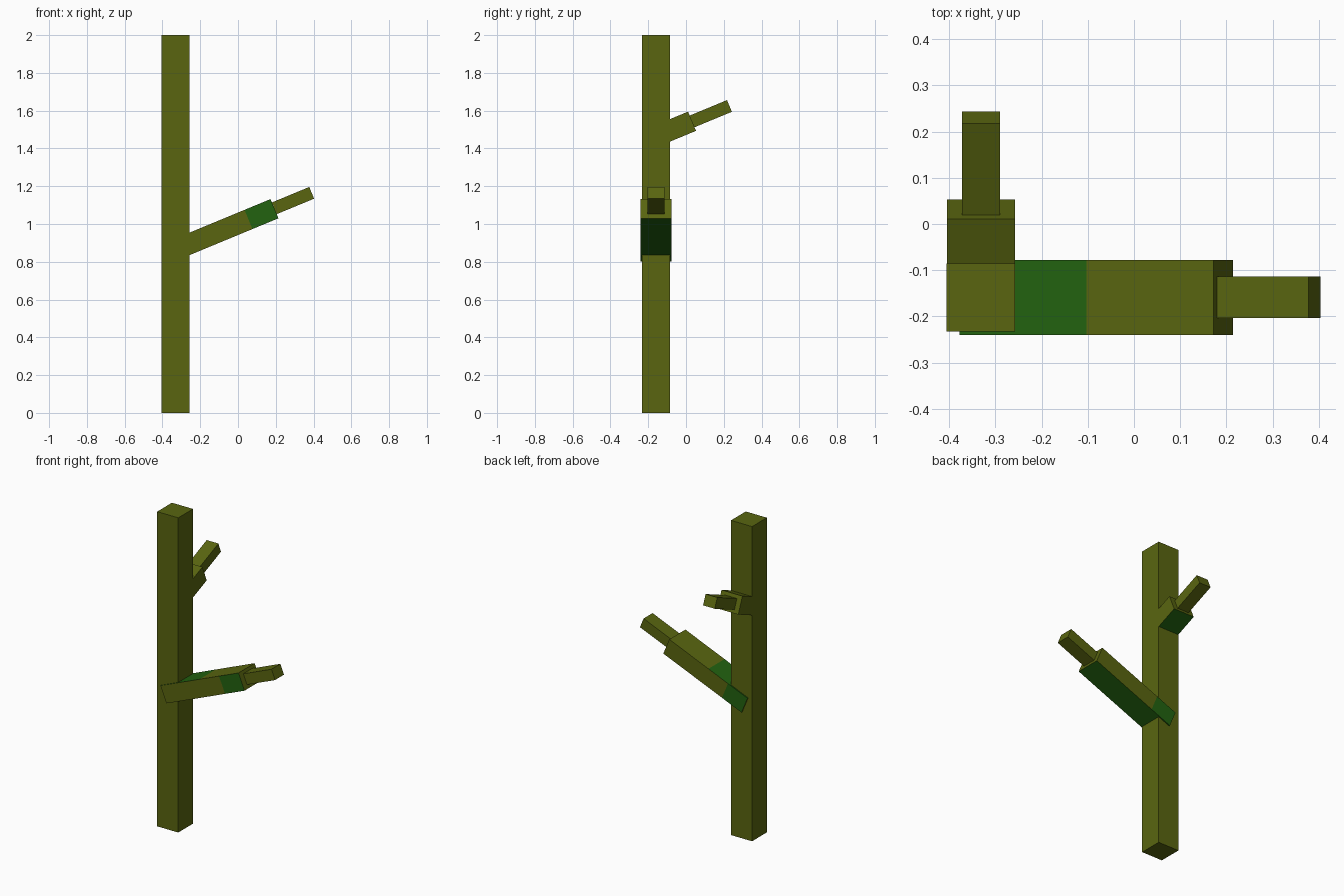
import bpy
import bmesh
from math import radians
from mathutils import Matrix, Vector

cube = bpy.data.objects.get("Cube")
if cube:
    bpy.data.objects.remove(cube, do_unlink=True)


def make_material(name, color):
    mat = bpy.data.materials.new(name)
    mat.use_nodes = True
    mat.diffuse_color = color
    mat.node_tree.nodes["Principled BSDF"].inputs["Base Color"].default_value = color
    return mat


MATERIALS = [make_material("olive bark", (0.100, 0.131, 0.005, 1)),
             make_material("green moss", (0.016, 0.122, 0.005, 1))]
TILT = radians(22.5)


def add_box(name, size, matrix, cuts=(), moss=None):
    """Box running back from its tip along local -x; moss(normal, t) picks green faces."""
    length, width, height = size
    bm = bmesh.new()
    bmesh.ops.create_cube(bm, size=1)
    bmesh.ops.scale(bm, vec=size, verts=bm.verts)
    bmesh.ops.translate(bm, vec=(-length / 2, 0, 0), verts=bm.verts)
    for t in cuts:
        bmesh.ops.bisect_plane(bm, geom=bm.verts[:] + bm.edges[:] + bm.faces[:],
                               plane_co=((t - 1) * length, 0, 0), plane_no=(1, 0, 0))
    bm.normal_update()
    for face in bm.faces:
        t = 1 + face.calc_center_median().x / length
        face.material_index = int(bool(moss and moss(face.normal, t)))
    bm.transform(matrix)
    mesh = bpy.data.meshes.new(name)
    bm.to_mesh(mesh)
    bm.free()
    for mat in MATERIALS:
        mesh.materials.append(mat)
    obj = bpy.data.objects.new(name, mesh)
    bpy.context.collection.objects.link(obj)
    return obj


def raised(tip, heading=0):
    """Place a branch tip, tilted upward and turned to a heading."""
    return (Matrix.Translation(Vector(tip)) @ Matrix.Rotation(radians(heading), 4, "Z")
            @ Matrix.Rotation(-TILT, 4, "Y"))


def lower_moss(normal, t):
    if normal.z < -0.5:
        return True
    if normal.z > 0.5:
        return t < 0.5
    if normal.y < -0.5:
        return t > 0.75
    return normal.y > 0.5 and t < 0.25


def underside_moss(normal, t):
    return normal.z < -0.5


# Upright trunk
add_box("trunk", (0.148, 0.148, 2.0), Matrix.Translation((-0.257, -0.159, 1.0)))

# Lower branch and its twig, reaching sideways
add_box("lower_branch", (0.595, 0.162, 0.11), raised((0.193, -0.159, 1.081)),
        cuts=(0.25, 0.5, 0.75), moss=lower_moss)
add_box("lower_twig", (0.214, 0.09, 0.067), raised((0.39, -0.158, 1.165)))

# Upper branch and its twig, reaching backward
add_box("upper_branch", (0.2, 0.147, 0.11), raised((-0.331, 0.032, 1.544), 90),
        moss=underside_moss)
add_box("upper_twig", (0.216, 0.082, 0.067), raised((-0.331, 0.230, 1.625), 90))
